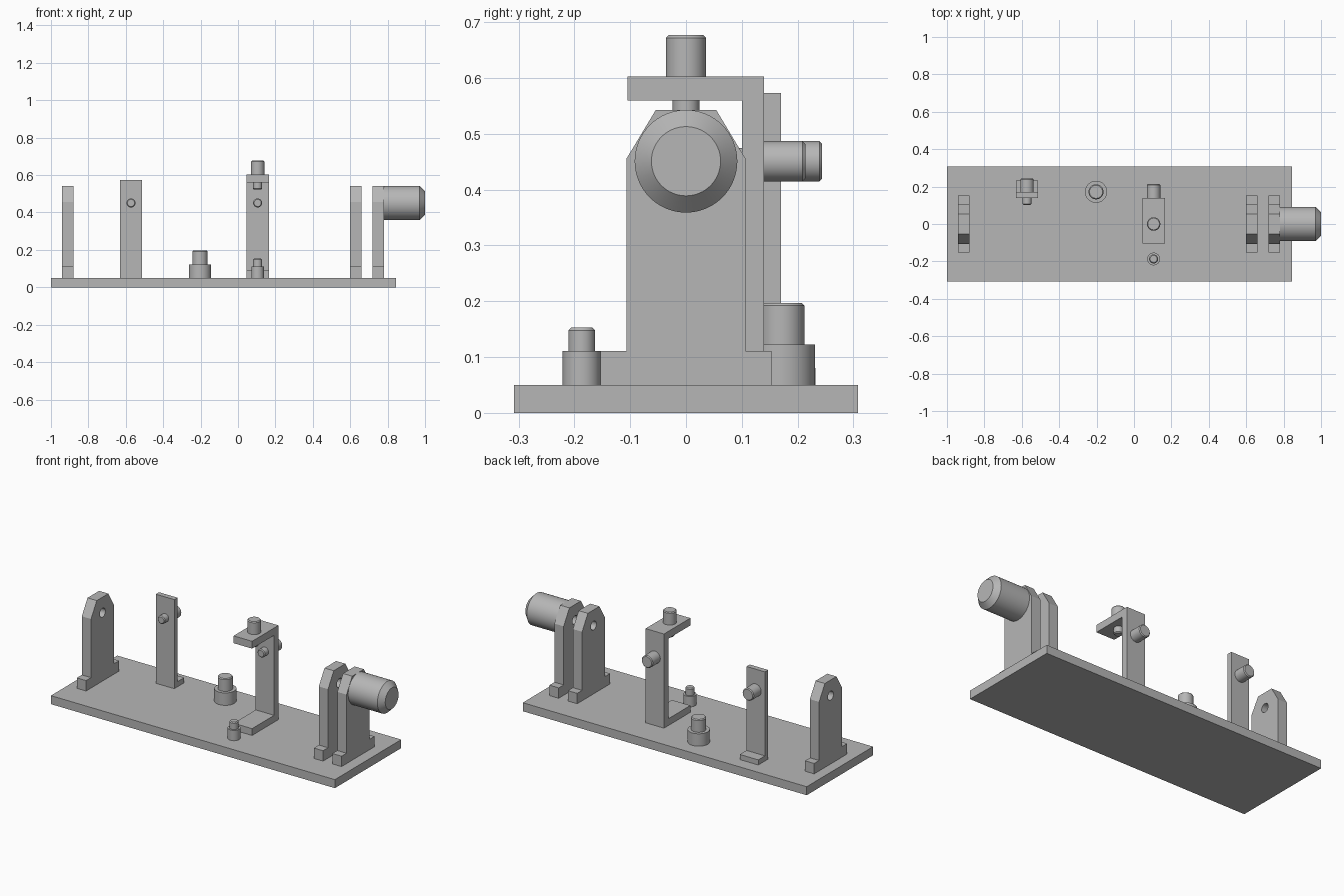
import bpy, bmesh, math
from mathutils import Matrix, Vector

cube = bpy.data.objects.get("Cube")
if cube:
    bpy.data.objects.remove(cube, do_unlink=True)

grey = bpy.data.materials.new("machine_grey")
grey.use_nodes = True
colour = (0.47, 0.47, 0.47, 1)
grey.diffuse_color = colour
grey.node_tree.nodes["Principled BSDF"].inputs["Base Color"].default_value = colour

AXIS_Z = 0.451   # height of the shaft line


def finish(name, bm, smooth=False):
    bmesh.ops.recalc_face_normals(bm, faces=bm.faces)
    mesh = bpy.data.meshes.new(name)
    bm.to_mesh(mesh)
    bm.free()
    mesh.materials.append(grey)
    obj = bpy.data.objects.new(name, mesh)
    bpy.context.collection.objects.link(obj)
    bpy.ops.object.select_all(action='DESELECT')
    obj.select_set(True)
    bpy.context.view_layer.objects.active = obj
    if smooth:
        bpy.ops.object.shade_smooth_by_angle(angle=math.radians(30))
    return obj


def extrude_profile(name, profile, x0, x1):
    """Extrude a (y, z) outline along x."""
    bm = bmesh.new()
    face = bm.faces.new([bm.verts.new((x0, y, z)) for y, z in profile])
    geom = bmesh.ops.extrude_face_region(bm, geom=[face])["geom"]
    verts = [v for v in geom if isinstance(v, bmesh.types.BMVert)]
    bmesh.ops.translate(bm, verts=verts, vec=(x1 - x0, 0, 0))
    return finish(name, bm)


def turned(name, origin, direction, profile, sides=48):
    """Turn a (radius, distance) outline about an axis."""
    bm = bmesh.new()
    rings = []
    for r, d in profile:
        rings.append([bm.verts.new((r * math.cos(a), r * math.sin(a), d))
                      for a in (2 * math.pi * i / sides for i in range(sides))])
    for low, high in zip(rings, rings[1:]):
        for i in range(sides):
            j = (i + 1) % sides
            bm.faces.new((low[i], low[j], high[j], high[i]))
    bm.faces.new(rings[0])
    bm.faces.new(rings[-1])
    turn = Vector((0, 0, 1)).rotation_difference(Vector(direction)).to_matrix().to_4x4()
    bm.transform(Matrix.Translation(origin) @ turn)
    return finish(name, bm, smooth=True)


def rod(r, start, end, chamfer=0.005):
    return [(r, start), (r, end - chamfer), (r - chamfer, end)]


# Base plate
extrude_profile("base_plate", [(-0.308, 0), (0.308, 0), (0.308, 0.05), (-0.308, 0.05)], -1, 0.845)

# Shaft supports with feet, chamfered shoulders and a through hole
half = [(0.153, 0.05), (0.153, 0.111), (0.107, 0.111), (0.107, 0.455), (0.054, 0.543)]
outline = half + [(-y, z) for y, z in reversed(half)]
for name, x in (("left_inner_support", 0.6), ("left_outer_support", 0.72), ("right_support", -0.94)):
    support = extrude_profile(name, outline, x, x + 0.06)
    cutter = turned("hole_cutter", (x - 0.02, 0, AXIS_Z), (1, 0, 0), [(0.026, 0), (0.026, 0.1)])
    cutter.hide_render = True
    hole = support.modifiers.new("shaft_hole", 'BOOLEAN')
    hole.operation = 'DIFFERENCE'
    hole.solver = 'EXACT'
    hole.object = cutter
    bpy.context.view_layer.objects.active = support
    bpy.ops.object.modifier_apply(modifier=hole.name)
    bpy.data.objects.remove(cutter, do_unlink=True)
    support.select_set(True)
    bpy.ops.object.shade_smooth_by_angle(angle=math.radians(30))

# Motor
turned("motor", (0.78, 0, AXIS_Z), (1, 0, 0), rod(0.092, 0, 0.22, 0.03), 64)

# L-shaped sensor bracket, foot to the back
extrude_profile("back_bracket", [(0.14, 0.05), (0.232, 0.05), (0.232, 0.08), (0.17, 0.08),
                                 (0.17, 0.573), (0.14, 0.573)], -0.632, -0.512)

# C-shaped sensor bracket, open to the front
extrude_profile("middle_bracket", [(-0.105, 0.05), (0.14, 0.05), (0.14, 0.603), (-0.105, 0.603),
                                   (-0.105, 0.56), (0.1, 0.56), (0.1, 0.09), (-0.105, 0.09)], 0.045, 0.165)

# Sensors through the brackets: thick body on one side, thin tip on the other
for name, origin, axis, wall in (
        ("back_sensor", (-0.572, 0.17, AXIS_Z), (0, 1, 0), 0.03),
        ("middle_sensor", (0.105, 0.14, AXIS_Z), (0, 1, 0), 0.04),
        ("top_sensor", (0.105, 0, 0.603), (0, 0, 1), 0.043)):
    turned(name + "_body", origin, axis, rod(0.036, 0, 0.074))
    direction = Vector(axis)
    turned(name + "_tip", Vector(origin) - direction * wall, -direction, rod(0.024, 0, 0.038))

# Stepped posts standing on the base
turned("large_post", (-0.203, 0.172, 0.05), (0, 0, 1),
       [(0.059, 0), (0.059, 0.073)] + rod(0.04, 0.073, 0.147))
turned("small_post", (0.105, -0.187, 0.05), (0, 0, 1),
       [(0.034, 0), (0.034, 0.061)] + rod(0.024, 0.061, 0.103))
